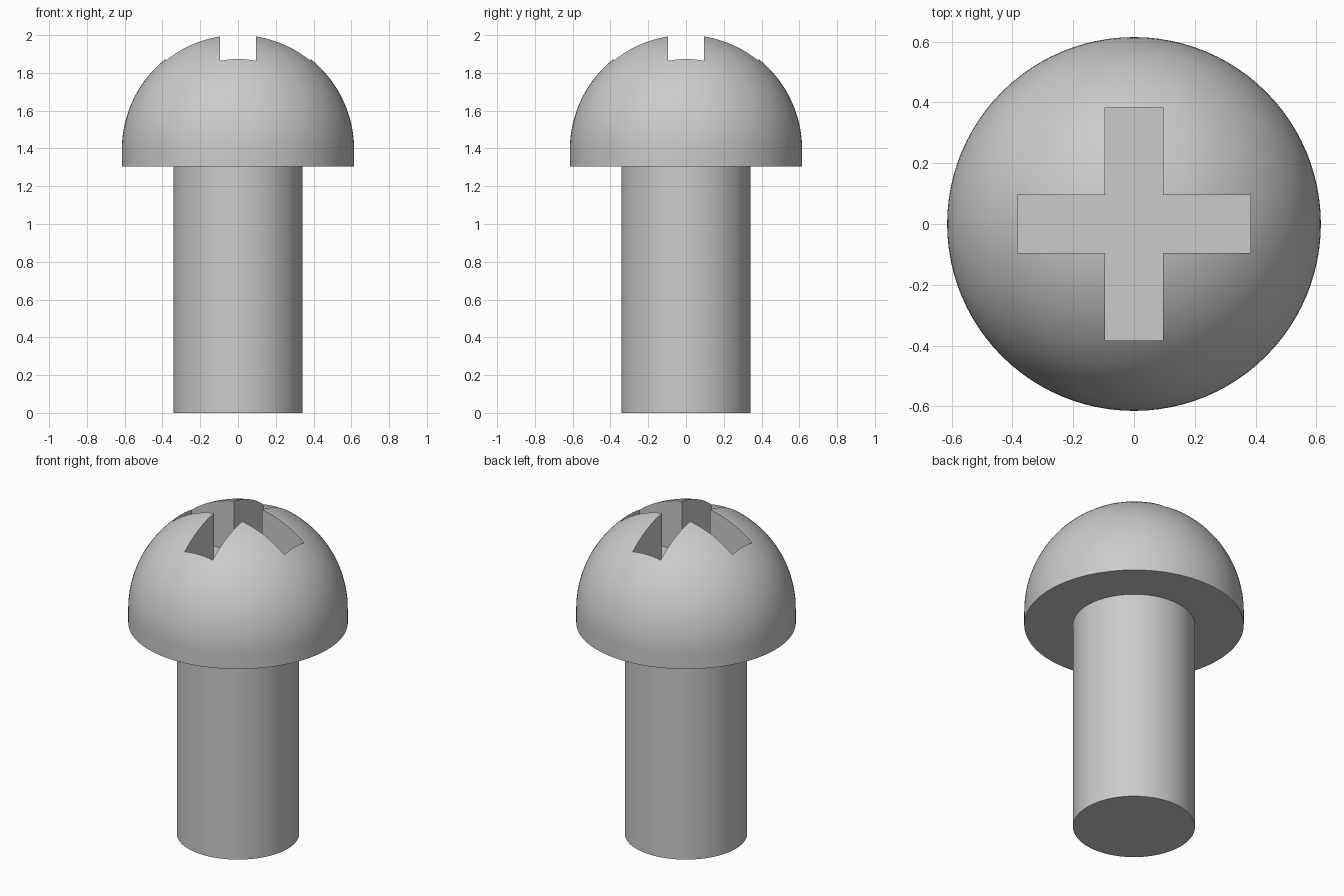
import bpy, bmesh, math

# Remove the default cube
cube = bpy.data.objects.get("Cube")
if cube:
    bpy.data.objects.remove(cube, do_unlink=True)

HEAD_R, HEAD_Z, DOME_Z = 0.615, 1.305, 1.393
SHAFT_R = 0.342
SLOT_HALF, SLOT_REACH, SLOT_FLOOR = 0.096, 0.384, 1.68

steel = bpy.data.materials.new("steel_grey")
steel.use_nodes = True
grey = (0.6, 0.6, 0.6, 1)
steel.diffuse_color = grey
steel.node_tree.nodes["Principled BSDF"].inputs["Base Color"].default_value = grey


def add_object(name, bm):
    bmesh.ops.recalc_face_normals(bm, faces=bm.faces)
    mesh = bpy.data.meshes.new(name)
    bm.to_mesh(mesh)
    bm.free()
    mesh.materials.append(steel)
    obj = bpy.data.objects.new(name, mesh)
    bpy.context.collection.objects.link(obj)
    return obj


def lathe(name, profile, steps=96):
    """Spin a (radius, height) profile around the z axis."""
    bm = bmesh.new()
    verts = [bm.verts.new((r, 0, z)) for r, z in profile]
    edges = [bm.edges.new(pair) for pair in zip(verts, verts[1:])]
    bmesh.ops.spin(bm, geom=verts + edges, cent=(0, 0, 0), axis=(0, 0, 1),
                   angle=math.tau, steps=steps)
    bmesh.ops.remove_doubles(bm, verts=bm.verts, dist=1e-5)
    return add_object(name, bm)


# Screw: flat-ended shaft, flat underside and a domed head in one profile
dome = [(HEAD_R * math.cos(a), DOME_Z + HEAD_R * math.sin(a))
        for a in (math.pi / 2 * i / 32 for i in range(32))]
profile = [(0, 0), (SHAFT_R, 0), (SHAFT_R, HEAD_Z), (HEAD_R, HEAD_Z)]
screw = lathe("screw", profile + dome + [(0, DOME_Z + HEAD_R)])

# Cross-shaped cutter, extruded upwards from the recess floor
s, e = SLOT_HALF, SLOT_REACH
arm = [(s, s), (s, -s), (e, -s), (e, s)]
bm = bmesh.new()
outline = []
for k in range(4):
    c, n = round(math.cos(k * math.pi / 2)), round(math.sin(k * math.pi / 2))
    for x, y in arm[1:]:
        outline.append(bm.verts.new((x * c - y * n, x * n + y * c, SLOT_FLOOR)))
floor = bm.faces.new(outline)
top = bmesh.ops.extrude_face_region(bm, geom=[floor])["geom"]
bmesh.ops.translate(bm, vec=(0, 0, 0.5),
                    verts=[v for v in top if isinstance(v, bmesh.types.BMVert)])
cutter = add_object("cross_cutter", bm)
cutter.hide_render = True
cutter.hide_set(True)

# Cut the cross recess into the head, then bake the result
cut = screw.modifiers.new("cross_recess", "BOOLEAN")
cut.operation, cut.solver, cut.object = "DIFFERENCE", "EXACT", cutter
bpy.ops.object.select_all(action="DESELECT")
screw.select_set(True)
bpy.context.view_layer.objects.active = screw
bpy.ops.object.modifier_apply(modifier=cut.name)
bpy.data.objects.remove(cutter, do_unlink=True)

# Smooth round surfaces with crisp edges
bpy.ops.object.shade_smooth_by_angle(angle=math.radians(30))
